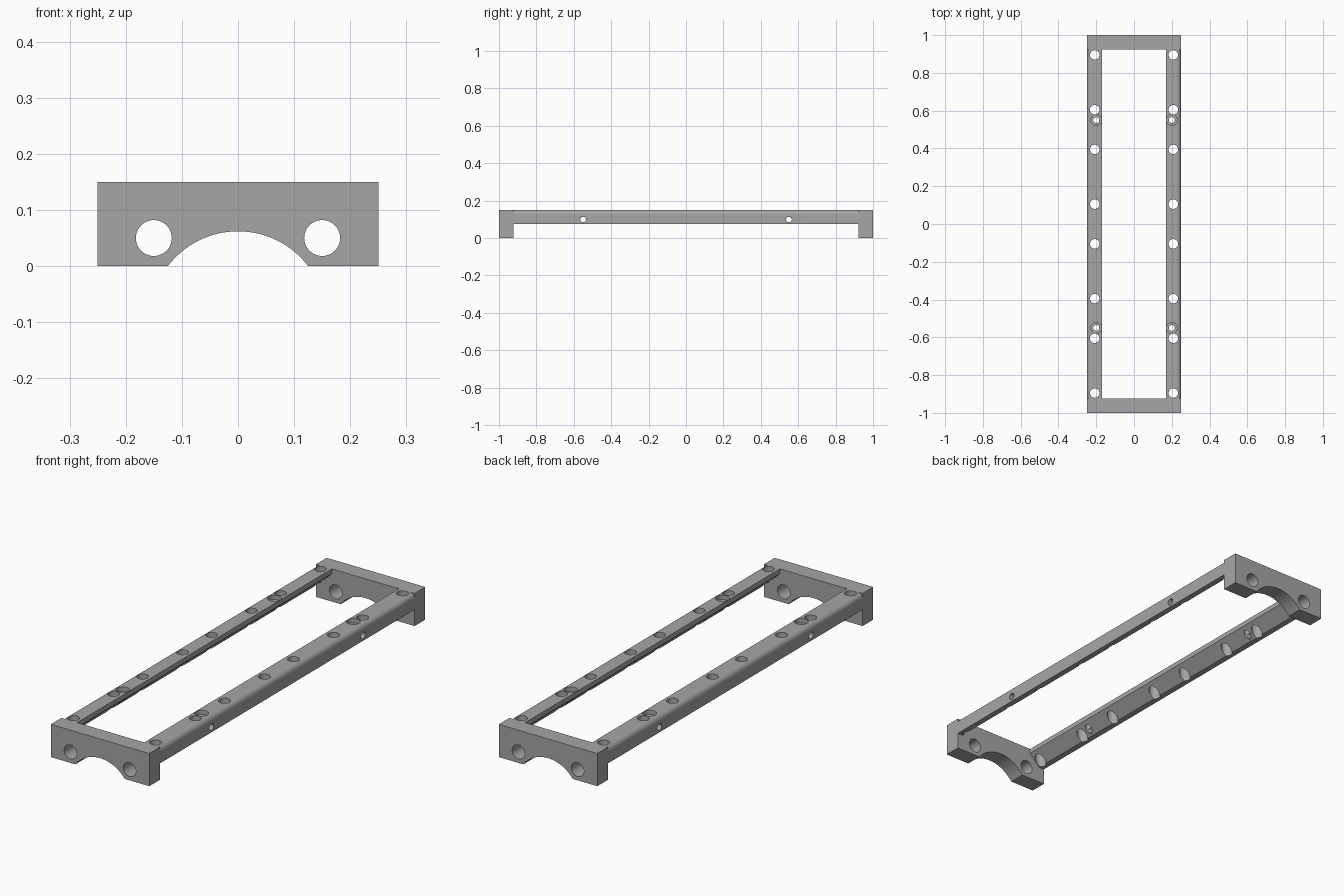
import bpy, bmesh, math
from mathutils import Matrix

if "Cube" in bpy.data.objects:
    bpy.data.objects.remove(bpy.data.objects["Cube"])

grey = bpy.data.materials.new("mid grey")
grey.diffuse_color = (0.38, 0.38, 0.38, 1)
grey.use_nodes = True
grey.node_tree.nodes["Principled BSDF"].inputs["Base Color"].default_value = grey.diffuse_color


def prism(name, profile, y0, y1):
    """Extrude an (x, z) outline along y."""
    bm = bmesh.new()
    face = bm.faces.new([bm.verts.new((x, y0, z)) for x, z in profile])
    ext = bmesh.ops.extrude_face_region(bm, geom=[face])
    moved = [g for g in ext["geom"] if isinstance(g, bmesh.types.BMVert)]
    bmesh.ops.translate(bm, verts=moved, vec=(0, y1 - y0, 0))
    bmesh.ops.recalc_face_normals(bm, faces=bm.faces)
    mesh = bpy.data.meshes.new(name)
    bm.to_mesh(mesh)
    bm.free()
    ob = bpy.data.objects.new(name, mesh)
    bpy.context.collection.objects.link(ob)
    mesh.materials.append(grey)
    return ob


def cylinder(centre, r, length, axis):
    """Round cutter along the given axis."""
    rot = {"x": Matrix.Rotation(math.pi / 2, 4, "Y"),
           "y": Matrix.Rotation(math.pi / 2, 4, "X"),
           "z": Matrix.Identity(4)}[axis]
    bm = bmesh.new()
    bmesh.ops.create_cone(bm, cap_ends=True, segments=40, radius1=r, radius2=r,
                          depth=length, matrix=Matrix.Translation(centre) @ rot)
    mesh = bpy.data.meshes.new("hole_cutter")
    bm.to_mesh(mesh)
    bm.free()
    ob = bpy.data.objects.new("hole_cutter", mesh)
    bpy.context.collection.objects.link(ob)
    ob.hide_render = True
    return ob


def finish(ob, cutters, mirror_axis):
    """Drill the holes, mirror the part, bake modifiers and shade."""
    for c in cutters:
        m = ob.modifiers.new("drill", "BOOLEAN")
        m.operation, m.solver, m.object = "DIFFERENCE", "EXACT", c
    mir = ob.modifiers.new("mirror", "MIRROR")
    mir.use_axis = [a == mirror_axis for a in "xyz"]
    mir.use_mirror_merge = False
    bpy.context.view_layer.update()
    dg = bpy.context.evaluated_depsgraph_get()
    baked = bpy.data.meshes.new_from_object(ob.evaluated_get(dg))
    ob.modifiers.clear()
    ob.data = baked
    for c in cutters:
        bpy.data.objects.remove(c)
    bpy.ops.object.select_all(action="DESELECT")
    ob.select_set(True)
    bpy.context.view_layer.objects.active = ob
    bpy.ops.object.shade_smooth_by_angle(angle=math.radians(30))


# End plates: rectangle with an arched underside and two round holes
R, ZC = 0.157, -0.095
half = math.asin(0.125 / R)
arch = [(R * math.sin(half * t / 16), ZC + R * math.cos(half * t / 16))
        for t in range(-15, 16)]
outline = [(-0.25, 0), (-0.125, 0)] + arch + [(0.125, 0), (0.25, 0),
                                              (0.25, 0.15), (-0.25, 0.15)]
plates = prism("end_plates", outline, -1, -0.923)
finish(plates, [cylinder((s * 0.15, -0.96, 0.05), 0.032, 0.2, "y")
                for s in (-1, 1)], "y")

# Side rails: chamfered inner underside, rounded outer top edge
RC = 0.025
corner = [(0.25 - RC + RC * math.cos(a), 0.15 - RC + RC * math.sin(a))
          for a in (math.pi / 2 * i / 8 for i in range(9))]
section = [(0.17, 0.15), (0.17, 0.128), (0.223, 0.075), (0.25, 0.075)] + corner
rails = prism("side_rails", section, -0.923, 0.923)
holes = []
for s in (-1, 1):
    # Plain vertical holes
    for y in (0.105, 0.395, 0.605, 0.895):
        holes.append(cylinder((0.208, s * y, 0.11), 0.025, 0.2, "z"))
    # Counterbored vertical screw hole and blind side hole
    holes.append(cylinder((0.2, s * 0.55, 0.11), 0.016, 0.2, "z"))
    holes.append(cylinder((0.2, s * 0.55, 0.16), 0.029, 0.06, "z"))
    holes.append(cylinder((0.25, s * 0.55, 0.1), 0.0155, 0.1, "x"))
finish(rails, holes, "x")
